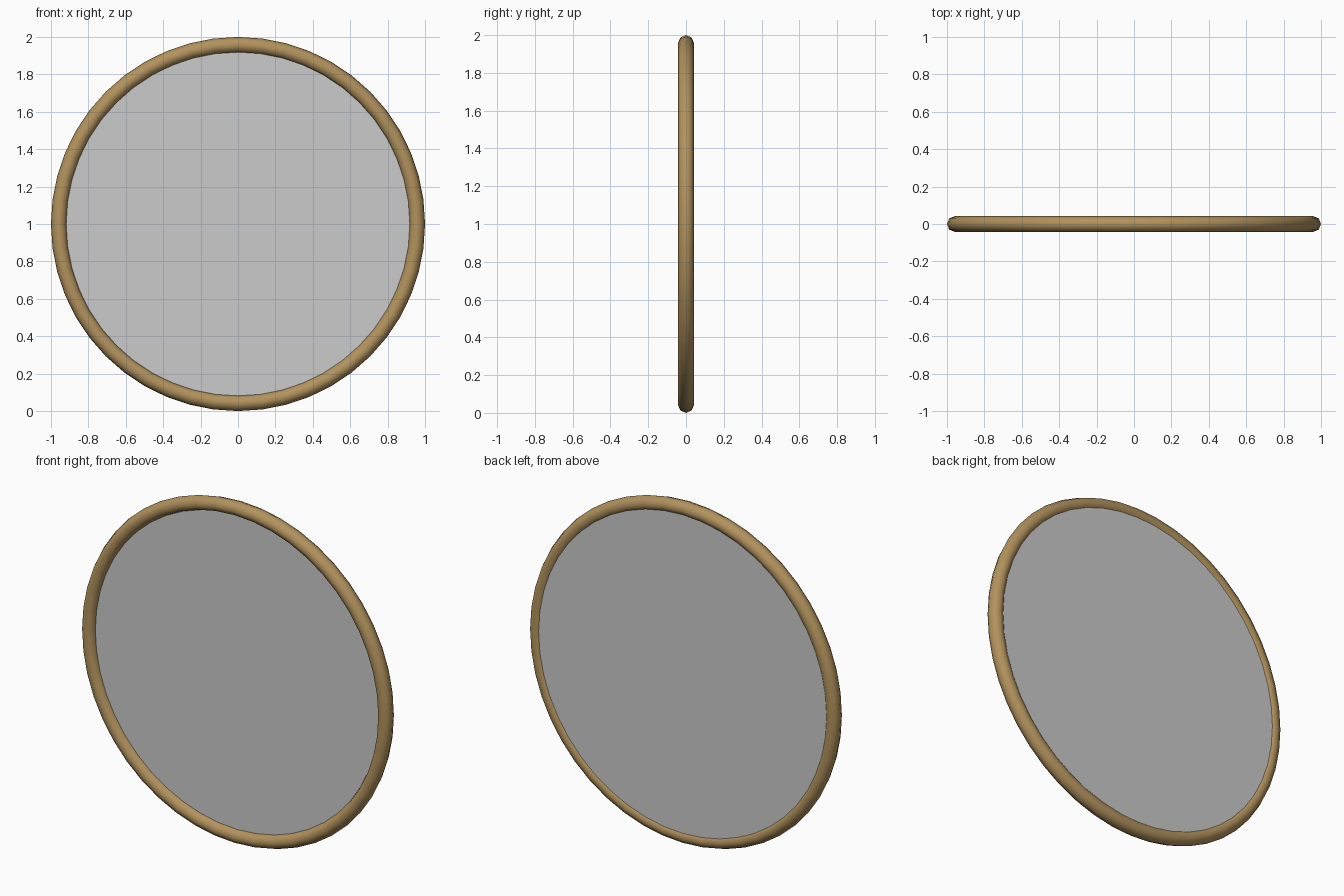
import bpy
from math import pi

if "Cube" in bpy.data.objects:
    bpy.data.objects.remove(bpy.data.objects["Cube"])

MAJOR, MINOR = 0.958, 0.042
FRONT_Y, BACK_Y = -0.006, 0.031

# Round wooden frame, upright and facing -y
bpy.ops.mesh.primitive_torus_add(major_radius=MAJOR, minor_radius=MINOR,
                                 major_segments=48, minor_segments=8,
                                 location=(0, 0, 1), rotation=(pi / 2, 0, 0))
frame = bpy.context.object
frame.name = "frame"
bpy.ops.object.shade_smooth()
wood = bpy.data.materials.new("wood")
wood.diffuse_color = (0.45, 0.29, 0.11, 1)
wood.use_nodes = True
wood.node_tree.nodes["Principled BSDF"].inputs["Base Color"].default_value = wood.diffuse_color
frame.data.materials.append(wood)

# Solid disc filling the frame, set towards the back
bpy.ops.mesh.primitive_cylinder_add(vertices=48, radius=0.932, depth=BACK_Y - FRONT_Y,
                                    location=(0, (FRONT_Y + BACK_Y) / 2, 1),
                                    rotation=(pi / 2, 0, 0))
bpy.context.object.name = "mirror_panel"
